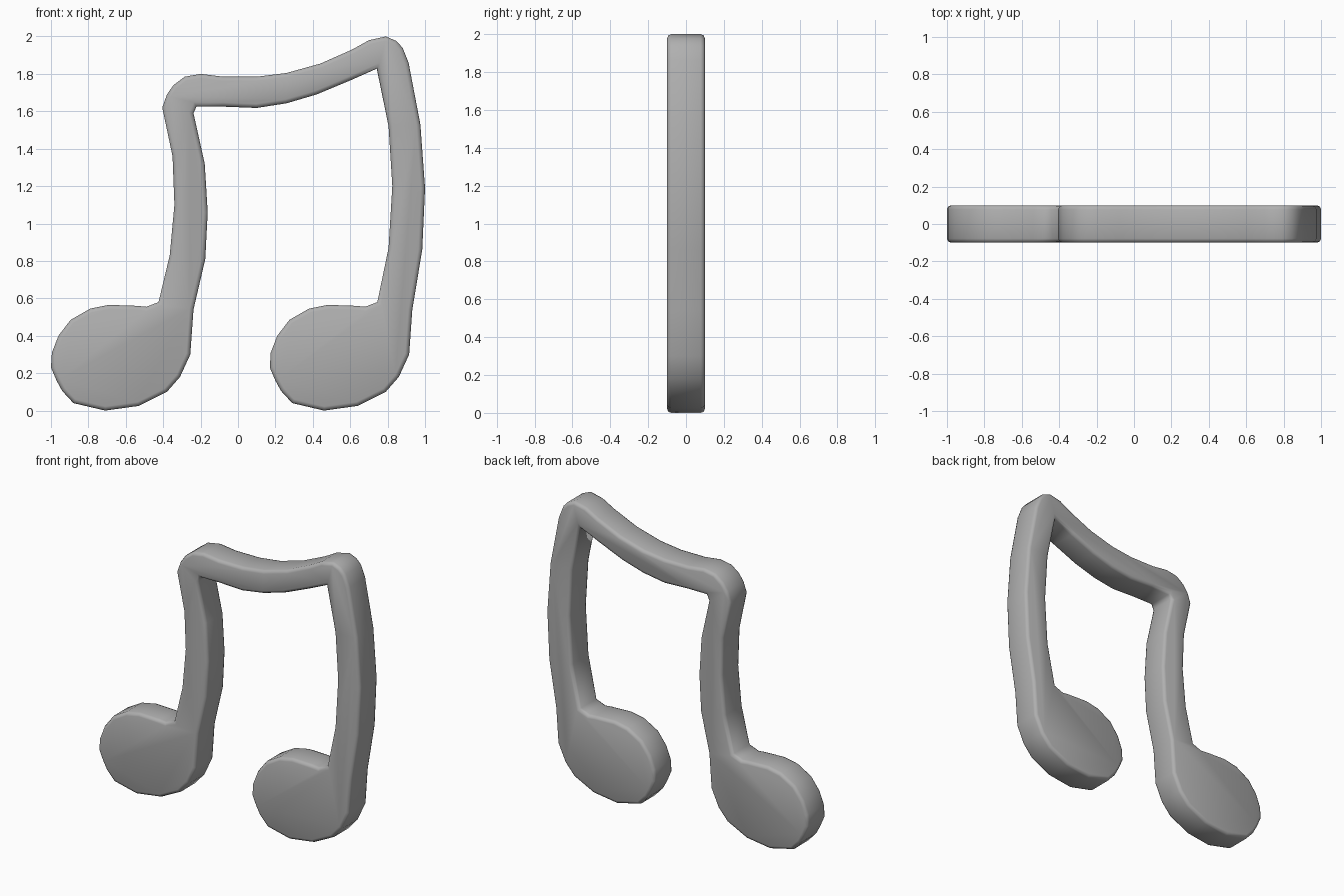
import bpy, bmesh

HALF = 0.1          # half thickness
SHIFT = 1.17        # distance between the two note heads

# Note head outline, from the inner stem joint round the bottom to the outer joint
head = [(-0.425, 0.58), (-0.49, 0.555), (-0.54, 0.56), (-0.69, 0.565), (-0.79, 0.545),
        (-0.895, 0.485), (-0.96, 0.40), (-0.995, 0.31), (-1.0, 0.23), (-0.97, 0.16),
        (-0.94, 0.105), (-0.88, 0.04), (-0.71, 0.0), (-0.53, 0.025), (-0.38, 0.10),
        (-0.31, 0.18), (-0.255, 0.30), (-0.238, 0.54)]

# Inner side: left stem up, beam underside, right stem down
inner = [(-0.175, 0.81), (-0.162, 1.06), (-0.178, 1.32), (-0.238, 1.59), (-0.222, 1.625),
         (-0.08, 1.625), (0.10, 1.618), (0.26, 1.643), (0.42, 1.69), (0.60, 1.765),
         (0.742, 1.828), (0.805, 1.52), (0.825, 1.20), (0.805, 0.87)]

# Outer side: right stem up, beam top, left stem down
outer = [(0.985, 0.86), (1.0, 1.19), (0.975, 1.53), (0.912, 1.86), (0.88, 1.94),
         (0.845, 1.977), (0.79, 2.0), (0.70, 1.98), (0.61, 1.93), (0.44, 1.855),
         (0.26, 1.805), (0.10, 1.785), (-0.08, 1.785), (-0.20, 1.80), (-0.285, 1.785),
         (-0.345, 1.74), (-0.38, 1.69), (-0.405, 1.62), (-0.35, 1.36), (-0.34, 1.10),
         (-0.365, 0.83)]

outline = head + inner + [(x + SHIFT, z) for x, z in head] + outer

# Extrude the outline into a slab
bm = bmesh.new()
face = bm.faces.new([bm.verts.new((x, -HALF, z)) for x, z in outline])
ext = bmesh.ops.extrude_face_region(bm, geom=[face], use_keep_orig=True)
moved = [g for g in ext["geom"] if isinstance(g, bmesh.types.BMVert)]
bmesh.ops.translate(bm, verts=moved, vec=(0, 2 * HALF, 0))
bmesh.ops.recalc_face_normals(bm, faces=bm.faces[:])

# Round the front and back rims
rim = [e for e in bm.edges if abs(e.verts[0].co.y - e.verts[1].co.y) < 1e-4]
bmesh.ops.bevel(bm, geom=rim, offset=0.022, offset_type='OFFSET', segments=2,
                profile=0.5, affect='EDGES', clamp_overlap=True)

mesh = bpy.data.meshes.new("beamed_notes")
bm.to_mesh(mesh)
bm.free()
notes = bpy.data.objects.new("beamed_notes", mesh)
bpy.context.collection.objects.link(notes)

# Soft shading and dark grey colour
for p in mesh.polygons:
    p.use_smooth = True
grey = bpy.data.materials.new("dark_grey")
grey.diffuse_color = (0.43, 0.43, 0.43, 1)
mesh.materials.append(grey)
